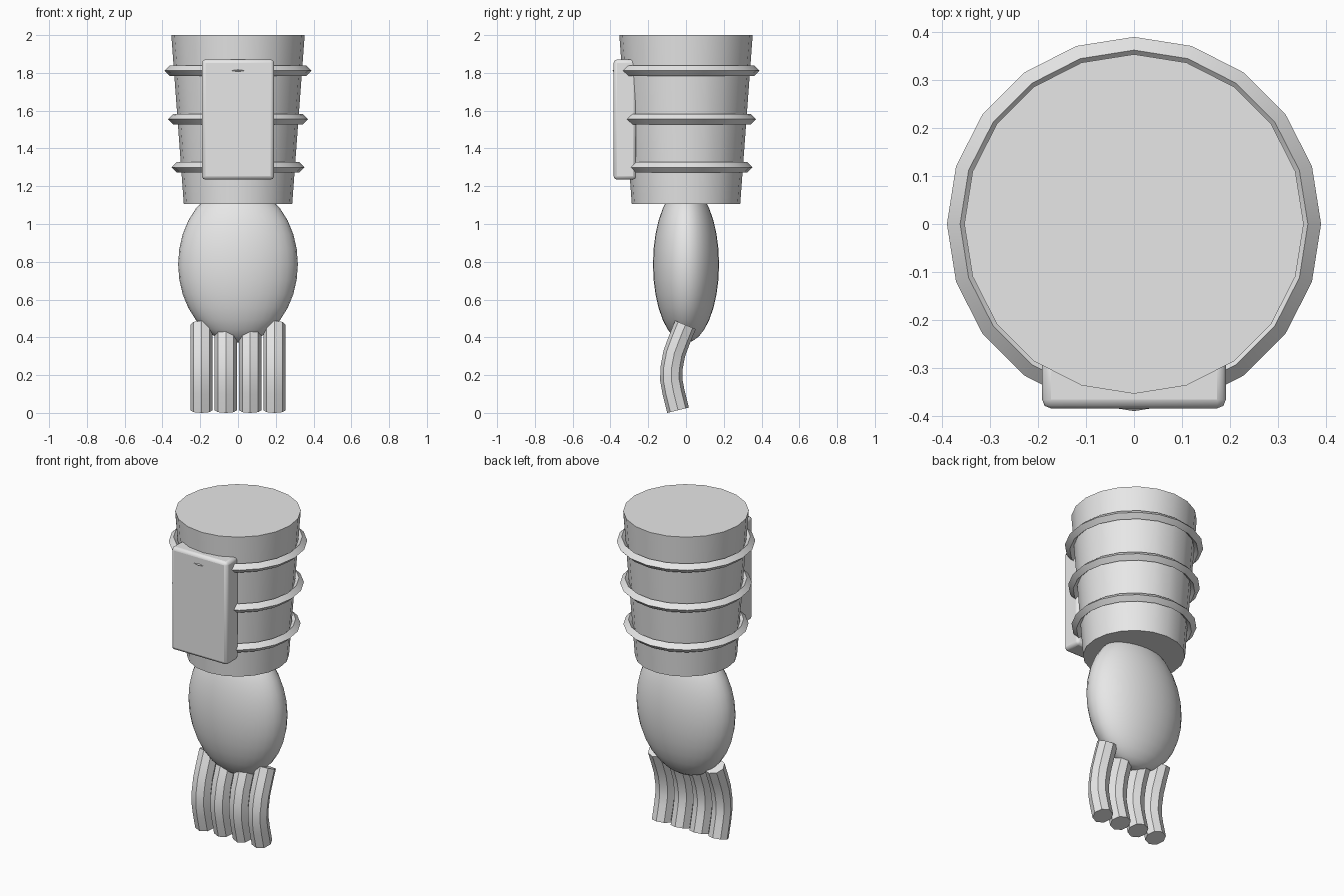
import bpy
import math

old = bpy.data.objects.get("Cube")
if old:
    bpy.data.objects.remove(old, do_unlink=True)

grey = bpy.data.materials.new("plain_grey")
grey.use_nodes = True
grey.diffuse_color = (0.8, 0.8, 0.8, 1)
grey.node_tree.nodes["Principled BSDF"].inputs["Base Color"].default_value = (0.8, 0.8, 0.8, 1)


def finish(name, angle=30):
    """Name the active object, colour it and shade it."""
    ob = bpy.context.object
    ob.name = name
    ob.data.materials.clear()
    ob.data.materials.append(grey)
    bpy.ops.object.transform_apply(location=False, rotation=True, scale=True)
    bpy.ops.object.shade_smooth_by_angle(angle=math.radians(angle))
    return ob


SIDES = 20
BASE, TOP = 1.105, 2.0
R_BASE, R_TOP = 0.287, 0.353


def sleeve_radius(z):
    return R_BASE + (R_TOP - R_BASE) * (z - BASE) / (TOP - BASE)


# Tapered forearm sleeve
bpy.ops.mesh.primitive_cone_add(vertices=SIDES, radius1=R_BASE, radius2=R_TOP,
                                depth=TOP - BASE, location=(0, 0, (BASE + TOP) / 2))
finish("forearm_sleeve")

# Three diamond-section bands around the sleeve
for i, z in enumerate((1.30, 1.555, 1.812)):
    bpy.ops.mesh.primitive_torus_add(major_segments=SIDES, minor_segments=4,
                                     major_radius=sleeve_radius(z) + 0.0225,
                                     minor_radius=0.0275, location=(0, 0, z))
    finish(f"sleeve_band_{i + 1}")

# Rounded plate on the front of the sleeve
bpy.ops.mesh.primitive_cube_add(size=1, location=(0, -0.3235, 1.553))
bpy.context.object.scale = (0.382, 0.12, 0.636)
plate = finish("front_plate")
bevel = plate.modifiers.new("rounded_edges", "BEVEL")
bevel.width = 0.018
bevel.segments = 2

# Flattened egg-shaped palm
bpy.ops.mesh.primitive_uv_sphere_add(segments=32, ring_count=16, radius=1,
                                     location=(0, 0, 0.787))
bpy.context.object.scale = (0.317, 0.175, 0.415)
finish("palm", 60)

# Four curled eight-sided fingers, swept along one side profile (y, z)
path = [(-0.003, 0.466), (-0.036, 0.385), (-0.062, 0.315), (-0.077, 0.235),
        (-0.078, 0.175), (-0.066, 0.11), (-0.042, 0.014)]
for i in range(4):
    curve = bpy.data.curves.new("finger_path", "CURVE")
    curve.dimensions = "3D"
    curve.bevel_depth = 0.059
    curve.bevel_resolution = 2
    curve.use_fill_caps = True
    spline = curve.splines.new("POLY")
    spline.points.add(len(path) - 1)
    for point, (y, z) in zip(spline.points, path):
        point.co = (0, y, z, 1)
    finger = bpy.data.objects.new("finger", curve)
    finger.location.x = (i - 1.5) * 0.129
    bpy.context.collection.objects.link(finger)
    bpy.ops.object.select_all(action="DESELECT")
    finger.select_set(True)
    bpy.context.view_layer.objects.active = finger
    bpy.ops.object.convert(target="MESH")
    finish(f"finger_{i + 1}")
